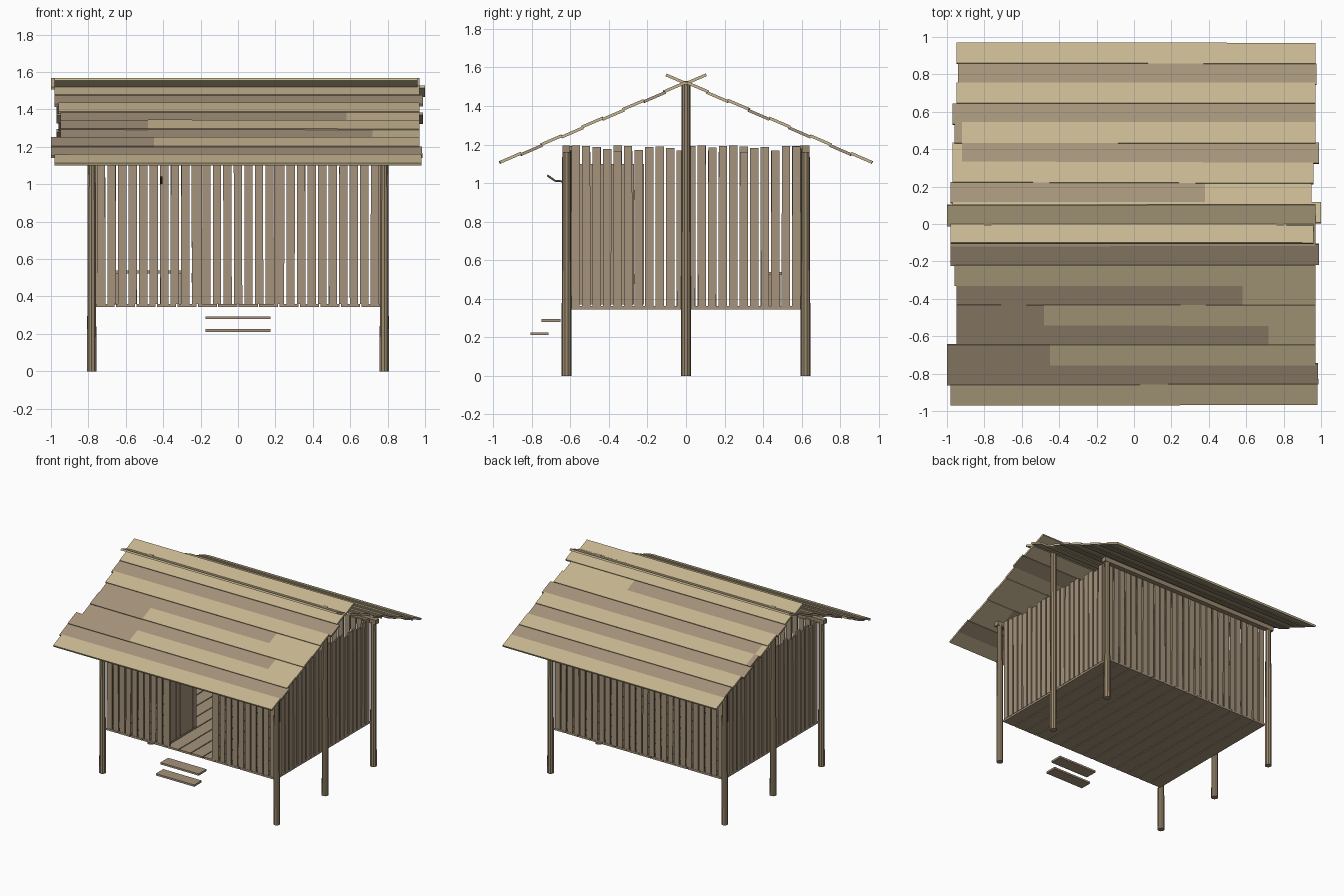
import bpy, bmesh, math, random
from mathutils import Matrix, Vector

random.seed(4)
if "Cube" in bpy.data.objects:
    bpy.data.objects.remove(bpy.data.objects["Cube"], do_unlink=True)


def material(name, rgb):
    lin = [((c / 255 + 0.055) / 1.055) ** 2.4 for c in rgb] + [1]
    m = bpy.data.materials.new(name)
    m.use_nodes = True
    m.diffuse_color = lin
    m.node_tree.nodes["Principled BSDF"].inputs["Base Color"].default_value = lin
    return m


LIGHT = material("pale wood", (198, 181, 144))
BROWN = material("brown wood", (165, 147, 123))
POST = material("post wood", (155, 137, 110))
DARK = material("dark wood", (92, 78, 62))


def finish(name, bm, mat):
    mesh = bpy.data.meshes.new(name)
    bm.to_mesh(mesh)
    bm.free()
    mesh.materials.append(mat)
    obj = bpy.data.objects.new(name, mesh)
    bpy.context.collection.objects.link(obj)
    return obj


def add_box(bm, centre, size, rot=Matrix()):
    m = Matrix.Translation(centre) @ rot @ Matrix.Diagonal((*size, 1))
    bmesh.ops.create_cube(bm, size=1, matrix=m)


def box(name, centre, size, mat):
    bm = bmesh.new()
    add_box(bm, centre, size)
    return finish(name, bm, mat)


# Round posts: four corners and two tall gable posts
for sx, side in ((-1, "right"), (1, "left")):
    for y, height, place in ((-0.62, 1.17, "front"), (0, 1.53, "gable"), (0.62, 1.17, "back")):
        bm = bmesh.new()
        bmesh.ops.create_cone(bm, cap_ends=True, segments=10, radius1=0.026, radius2=0.022,
                              depth=height, matrix=Matrix.Translation((sx * 0.782, y, height / 2)))
        finish(f"{place}_{side}_post", bm, POST)

# Eave beams resting on the corner posts
for sy, place in ((-1, "front"), (1, "back")):
    box(f"{place}_eave_beam", (0, sy * 0.622, 1.176), (1.63, 0.04, 0.036), POST)

# Floor planks running front to back
bm = bmesh.new()
PITCH = 1.53 / 14
for i in range(14):
    add_box(bm, (-0.765 + PITCH * (i + 0.5), 0, 0.353), (PITCH - 0.007, 1.21, 0.016))
finish("floor_planks", bm, BROWN)


# Walls of separate upright planks with uneven tops
def plank_wall(name, half, fixed, along_x, door=0.0):
    bm = bmesh.new()
    count = round(2 * half / 0.0558)
    step = 2 * half / count
    for i in range(count):
        t = -half + step * (i + 0.5)
        if abs(t) < door:
            continue
        top = random.uniform(1.16, 1.195)
        w = step * 0.79
        centre = (t, fixed, (0.36 + top) / 2) if along_x else (fixed, t, (0.36 + top) / 2)
        size = (w, 0.012, top - 0.36) if along_x else (0.012, w, top - 0.36)
        add_box(bm, centre, size, Matrix.Rotation(random.uniform(-0.003, 0.003), 4,
                                                  "Y" if along_x else "X"))
    finish(name, bm, BROWN)


plank_wall("front_wall", 0.76, -0.597, True, door=0.19)
plank_wall("back_wall", 0.76, 0.597, True)
plank_wall("right_wall", 0.6, -0.758, False)
plank_wall("left_wall", 0.6, 0.758, False)
for sx in (-1, 1):
    box("door_frame", (sx * 0.207, -0.597, 0.765), (0.03, 0.016, 0.81), BROWN)

# Door swung open into the room, with two battens behind it
bm = bmesh.new()
for i in range(7):
    add_box(bm, (-0.225, -0.56 + 0.053 * i, 0.735), (0.012, 0.05, 0.73))
for z in (0.5, 0.94):
    add_box(bm, (-0.24, -0.4, z), (0.016, 0.35, 0.05))
finish("open_door", bm, BROWN)

# Bench inside
box("bench_seat", (-0.475, 0.45, 0.53), (0.41, 0.12, 0.016), BROWN)
for x in (-0.65, -0.3):
    box("bench_leg", (x, 0.45, 0.44), (0.025, 0.08, 0.165), BROWN)

# Floating entry steps
box("upper_step", (0, -0.7, 0.286), (0.345, 0.1, 0.015), BROWN)
box("lower_step", (0, -0.76, 0.218), (0.345, 0.095, 0.015), BROWN)


# Bent pegs on the walls
def peg(name, points):
    curve = bpy.data.curves.new(name, "CURVE")
    curve.dimensions = "3D"
    curve.bevel_depth = 0.006
    curve.bevel_resolution = 1
    curve.use_fill_caps = True
    line = curve.splines.new("POLY")
    line.points.add(len(points) - 1)
    for p, co in zip(line.points, points):
        p.co = (*co, 1)
    curve.materials.append(DARK)
    bpy.context.collection.objects.link(bpy.data.objects.new(name, curve))


peg("front_peg", [(-0.41, -0.6, 1.005), (-0.41, -0.68, 1.012), (-0.41, -0.72, 1.04)])
for sx in (-1, 1):
    peg("inner_peg", [(sx * x, 0.23, z) for x, z in ((0.755, 1.02), (0.735, 1.025), (0.725, 1.045))])

# Roof rows from the ridge down: (left end, split, right end, first part, second part)
L, B = "pale", "brown"
FRONT = [(-1, 0, 0.97, L, L), (-0.98, 0, 0.97, L, L), (-0.98, 0, 0.99, B, B),
         (-0.96, 0, 0.97, L, L), (-0.95, 0.58, 0.97, B, L), (-0.95, -0.48, 0.97, B, L),
         (-0.95, 0.72, 0.97, B, L), (-1, -0.45, 0.97, B, L), (-1, 0, 0.985, B, B),
         (-0.98, 0, 0.98, L, L)]
BACK = [(-0.98, 0, 0.96, L, L), (-0.97, 0, 1, L, L), (-0.98, 0.38, 0.95, B, L),
        (-0.97, 0, 0.96, L, L), (-0.97, -0.92, 0.99, L, B), (-0.96, -0.92, 0.97, B, L),
        (-0.97, 0, 0.97, B, B), (-0.95, 0, 0.97, L, L), (-0.94, 0, 0.975, B, B),
        (-0.95, 0, 0.97, L, L)]
ANGLE = math.radians(23.3)
ROW = 0.1158

for s, rows, place in ((-1, FRONT, "front"), (1, BACK, "back")):
    meshes = {L: bmesh.new(), B: bmesh.new()}
    down = Vector((0, s * math.cos(ANGLE), -math.sin(ANGLE)))
    normal = Vector((0, s * math.sin(ANGLE), math.cos(ANGLE)))
    tilt = Matrix.Rotation(-s * ANGLE, 4, "X")
    for i, (x0, split, x1, first, second) in enumerate(rows):
        lift = 0.003 if i % 2 else -0.003
        pieces = [(x0, x1, first)] if first == second else [(x0, split, first), (split, x1, second)]
        yaw = Matrix.Rotation(random.uniform(-0.004, 0.004), 4, "Z")
        for a, b, kind in pieces:
            mid = Vector(((a + b) / 2, -s * 0.1, 1.563)) + down * ROW * (i + 0.5) + normal * lift
            add_box(meshes[kind], mid, (b - a, ROW + 0.004, 0.015), tilt @ yaw)
    finish(f"{place}_roof_pale_boards", meshes[L], LIGHT)
    finish(f"{place}_roof_brown_boards", meshes[B], BROWN)
